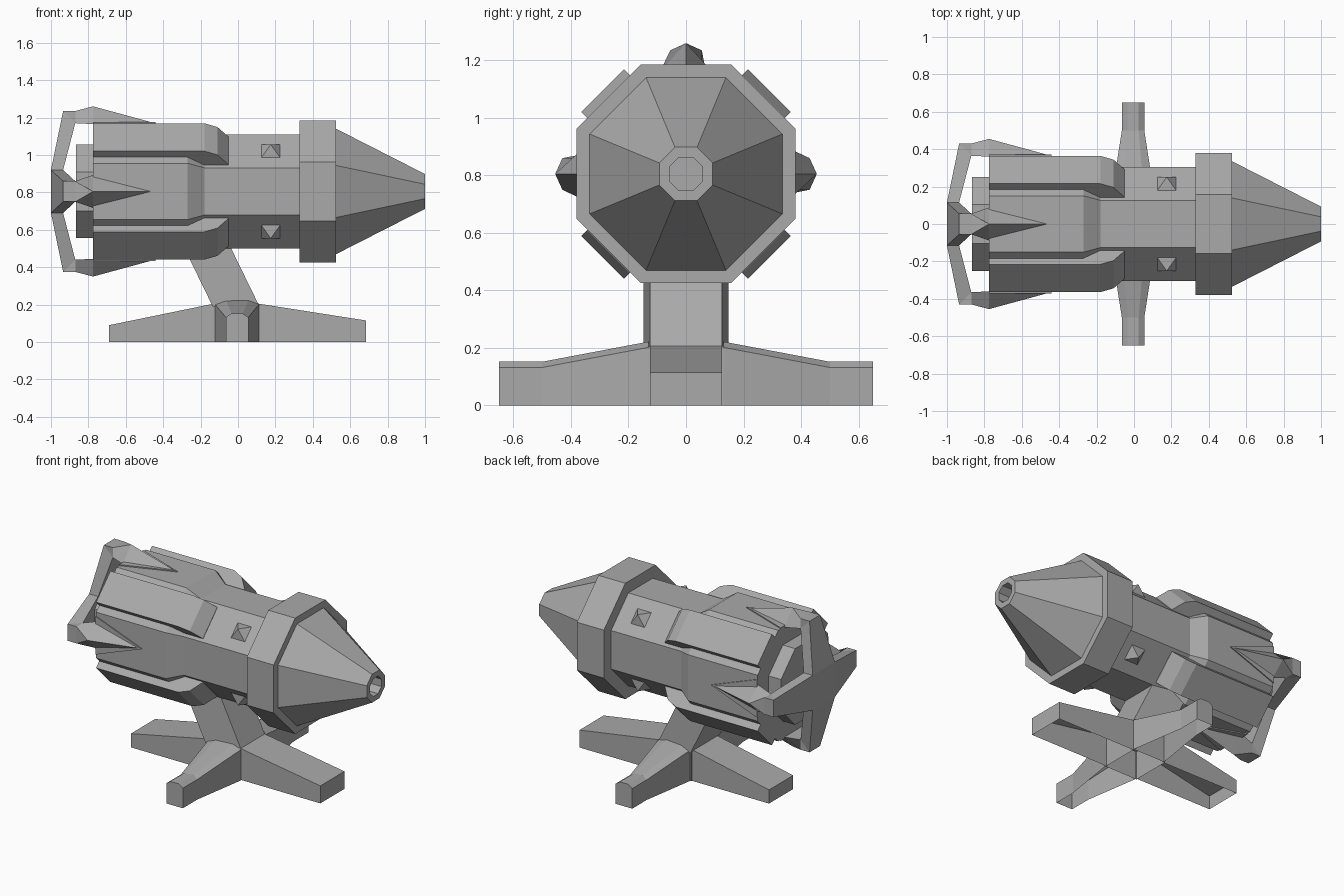
import bpy
import bmesh
from math import sin, cos, pi, radians

cube = bpy.data.objects.get("Cube")
if cube:
    bpy.data.objects.remove(cube, do_unlink=True)

AXIS_Z = 0.805

grey = bpy.data.materials.new("plain grey")
grey.use_nodes = True
colour = (0.4, 0.4, 0.4, 1)
grey.diffuse_color = colour
grey.node_tree.nodes["Principled BSDF"].inputs["Base Color"].default_value = colour


def loft(name, sections, closed=True, caps=(True, True)):
    """Skin a row of equal-length sections and cap the ends."""
    bm = bmesh.new()
    rows = [[bm.verts.new(p) for p in s] for s in sections]
    n = len(rows[0])
    for a, b in zip(rows, rows[1:]):
        for i in range(n if closed else n - 1):
            j = (i + 1) % n
            bm.faces.new((a[i], a[j], b[j], b[i]))
    for row, cap in zip((rows[0], rows[-1]), caps):
        if cap:
            bm.faces.new(row)
    bmesh.ops.remove_doubles(bm, verts=bm.verts, dist=0.0005)
    bmesh.ops.recalc_face_normals(bm, faces=bm.faces)
    mesh = bpy.data.meshes.new(name)
    bm.to_mesh(mesh)
    bm.free()
    mesh.materials.append(grey)
    obj = bpy.data.objects.new(name, mesh)
    bpy.context.collection.objects.link(obj)
    return obj


def octagon(x, apothem):
    r = apothem / cos(pi / 8)
    angles = [pi / 8 + k * pi / 4 for k in range(8)]
    return [(x, r * cos(a), AXIS_Z + r * sin(a)) for a in angles]


def radial(x, t, r, a):
    """Point at distance r from the barrel axis, shifted sideways by t."""
    return (x, r * sin(a) + t * cos(a), AXIS_Z + r * cos(a) - t * sin(a))


# Eight-sided barrel with nozzle, collar, nose cone and muzzle hole
profile = [(-0.865, 0.25), (-0.775, 0.25), (-0.775, 0.364), (-0.27, 0.364),
           (-0.18, 0.305), (0.33, 0.305), (0.33, 0.38), (0.525, 0.38),
           (0.525, 0.335), (1.0, 0.093), (1.0, 0.058), (0.9, 0.058)]
loft("barrel", [octagon(x, a) for x, a in profile])

# Diagonal armour plates and small pyramid studs
for k in range(4):
    a = radians(45 + 90 * k)
    plate = [(-0.775, 0.41), (-0.18, 0.41), (-0.11, 0.382), (-0.05, 0.308)]
    loft(f"armour_plate_{k + 1}",
         [[radial(x, -0.105, 0.28, a), radial(x, -0.105, r, a),
           radial(x, 0.105, r, a), radial(x, 0.105, 0.28, a)] for x, r in plate])
    stud = [(0.055, 0.3), (0, 0.355)]
    loft(f"stud_{k + 1}",
         [[radial(0.175 + u * s, v * s, r, a)
           for u, v in ((-1, -1), (1, -1), (1, 1), (-1, 1))] for s, r in stud],
         caps=(True, False))

# Four tail fins: spike along the barrel, bent in to the rear hub
for k in range(4):
    a = radians(90 * k)
    # outer x, outer r, outer half width, inner x, inner r, inner half width
    spine = [(-0.44, 0.364, 0, -0.44, 0.364, 0),
             (-0.775, 0.455, 0, -0.775, 0.36, 0.088),
             (-0.87, 0.43, 0.055, -0.87, 0.365, 0.055),
             (-0.935, 0.43, 0.055, -0.87, 0.365, 0.055),
             (-1.0, 0.115, 0.115, -0.935, 0.115, 0.115)]
    loft(f"tail_fin_{k + 1}",
         [[radial(xi, -wi, ri, a), radial(xo, -wo, ro, a),
           radial(xo, wo, ro, a), radial(xi, wi, ri, a)]
          for xo, ro, wo, xi, ri, wi in spine], caps=(False, True))
    loft(f"fin_base_{k + 1}",
         [[radial(-0.775, -0.125, r, a), radial(-0.775, 0.125, r, a),
           radial(-0.44, 0, r, a)] for r in (0.36, 0.371)])

loft("rear_hub", [[(x, y * 0.115, AXIS_Z + z * 0.115)
                   for y, z in ((-1, -1), (1, -1), (1, 1), (-1, 1))]
                  for x in (-1.0, -0.935)])

# Leaning strut, slightly wider at its rear edge
loft("strut", [[(x0, -0.147, z), (x0 + 0.25, -0.125, z),
                (x0 + 0.25, 0.125, z), (x0, 0.147, z)]
               for x0, z in ((-0.135, 0.19), (-0.335, 0.6))])

# Base block, open underneath like the feet
loft("base_block", [[(x * s - 0.01, y * s * 1.1, z)
                     for x, y in ((-1, -1), (1, -1), (1, 1), (-1, 1))]
                    for s, z in ((0.12, 0), (0.12, 0.205), (0.06, 0.228))],
     caps=(False, True))

# Fore and aft feet
for name, side, root, tip, top in (("fore", 1, 0.11, 0.685, 0.115),
                                   ("aft", -1, 0.13, 0.69, 0.09)):
    loft(name + "_foot",
         [[(side * x, -0.125, 0), (side * x, -0.125, h),
           (side * x, 0.125, h), (side * x, 0.125, 0)]
          for x, h in ((root, 0.205), (tip, top))],
         closed=False, caps=(False, True))

# Side feet with bevelled tops
for name, side in (("front", -1), ("back", 1)):
    loft(name + "_foot",
         [[(u * w - 0.005, side * y, z) for u, z in
           ((-1, 0), (-1, h - 0.02), (-0.5, h), (0.5, h), (1, h - 0.02), (1, 0))]
          for y, w, h in ((0.13, 0.118, 0.222), (0.5, 0.06, 0.152), (0.65, 0.06, 0.152))],
         closed=False, caps=(False, True))
